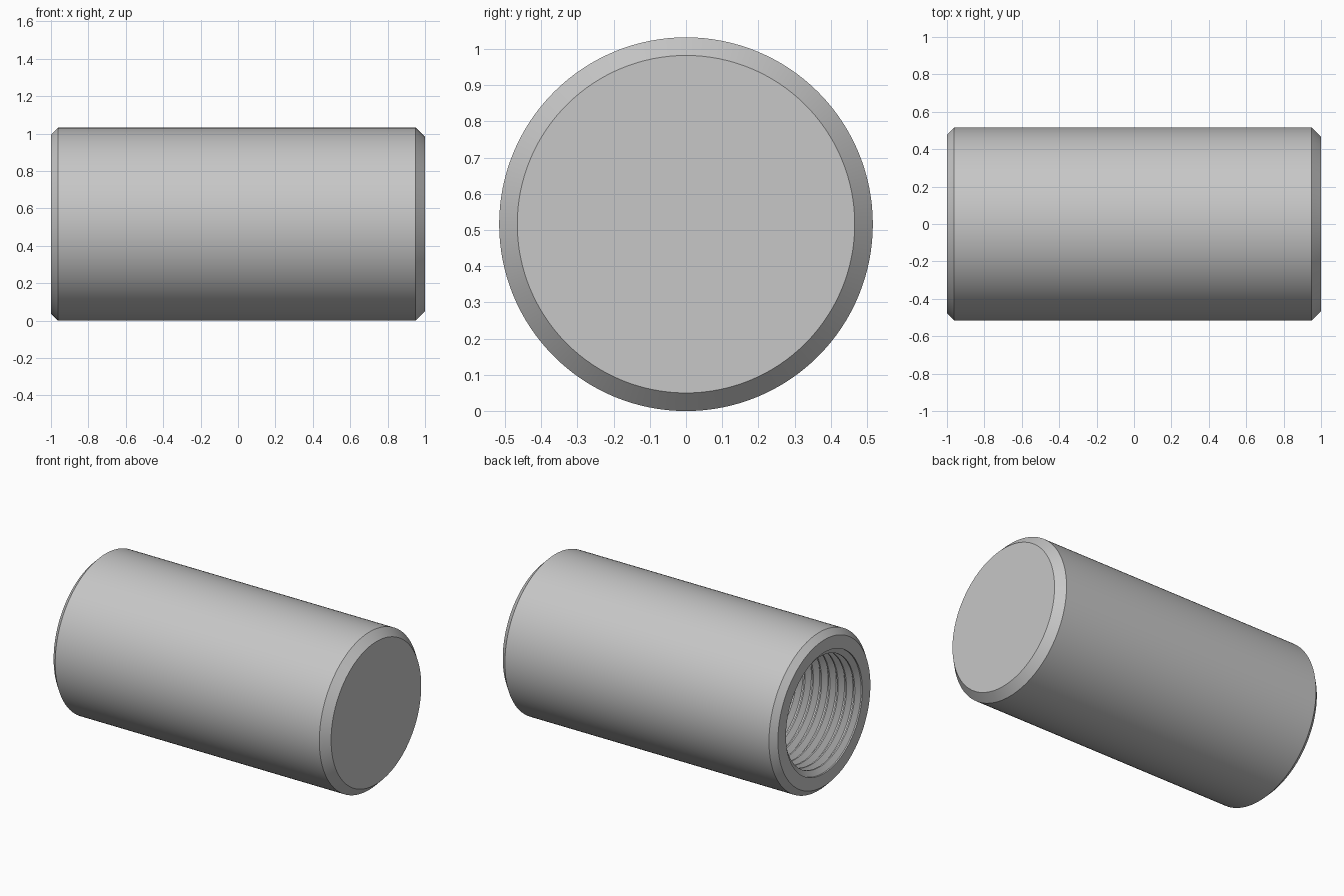
import bpy
import bmesh
import math
from mathutils import Vector

default_cube = bpy.data.objects.get("Cube")
if default_cube:
    bpy.data.objects.remove(default_cube, do_unlink=True)

# Overall sizes
SEGMENTS = 128
BODY_RADIUS = 0.516
HALF_LENGTH = 1.0
BLIND_CHAMFER = 0.05
OPEN_CHAMFER = 0.038
MOUTH_RADIUS = 0.395
CREST_RADIUS = 0.36
PITCH = 0.06
TURNS = 20

# Plain steel
steel = bpy.data.materials.new("steel_grey")
steel.use_nodes = True
colour = (0.57, 0.57, 0.57, 1.0)
steel.diffuse_color = colour
steel.node_tree.nodes["Principled BSDF"].inputs["Base Color"].default_value = colour


def thread_profile(start):
    """Trapezoid grooves running inward from the mouth, as (x, radius)."""
    points = []
    for turn in range(TURNS):
        x = start + turn * PITCH
        points += [
            (x, MOUTH_RADIUS),
            (x + PITCH * 0.15, MOUTH_RADIUS),
            (x + PITCH * 0.5, CREST_RADIUS),
            (x + PITCH * 0.65, CREST_RADIUS),
        ]
    return points


# Half section: blind end, chamfered body, open end, threaded bore, drilled tip
bore_end = -HALF_LENGTH + TURNS * PITCH
profile = [
    (HALF_LENGTH, 0),
    (HALF_LENGTH, BODY_RADIUS - BLIND_CHAMFER),
    (HALF_LENGTH - BLIND_CHAMFER, BODY_RADIUS),
    (-HALF_LENGTH + OPEN_CHAMFER, BODY_RADIUS),
    (-HALF_LENGTH, BODY_RADIUS - OPEN_CHAMFER),
]
profile += thread_profile(-HALF_LENGTH)
profile += [(bore_end + 0.1, CREST_RADIUS), (bore_end + 0.3, 0)]

# Revolve the section around the x axis
bm = bmesh.new()
verts = [bm.verts.new((x, 0, r)) for x, r in profile]
edges = [bm.edges.new(pair) for pair in zip(verts, verts[1:])]
bmesh.ops.spin(bm, geom=verts + edges, cent=Vector(), axis=Vector((1, 0, 0)),
               angle=math.tau, steps=SEGMENTS, use_duplicate=False)
bmesh.ops.remove_doubles(bm, verts=bm.verts, dist=0.0002)
bmesh.ops.recalc_face_normals(bm, faces=bm.faces)
bmesh.ops.translate(bm, verts=bm.verts, vec=(0, 0, BODY_RADIUS))

mesh = bpy.data.meshes.new("threaded_pin")
bm.to_mesh(mesh)
bm.free()
mesh.materials.append(steel)
pin = bpy.data.objects.new("threaded_pin", mesh)
bpy.context.collection.objects.link(pin)

# Smooth round walls with crisp chamfers and thread edges
bpy.ops.object.select_all(action="DESELECT")
pin.select_set(True)
bpy.context.view_layer.objects.active = pin
bpy.ops.object.shade_smooth_by_angle(angle=math.radians(25))
